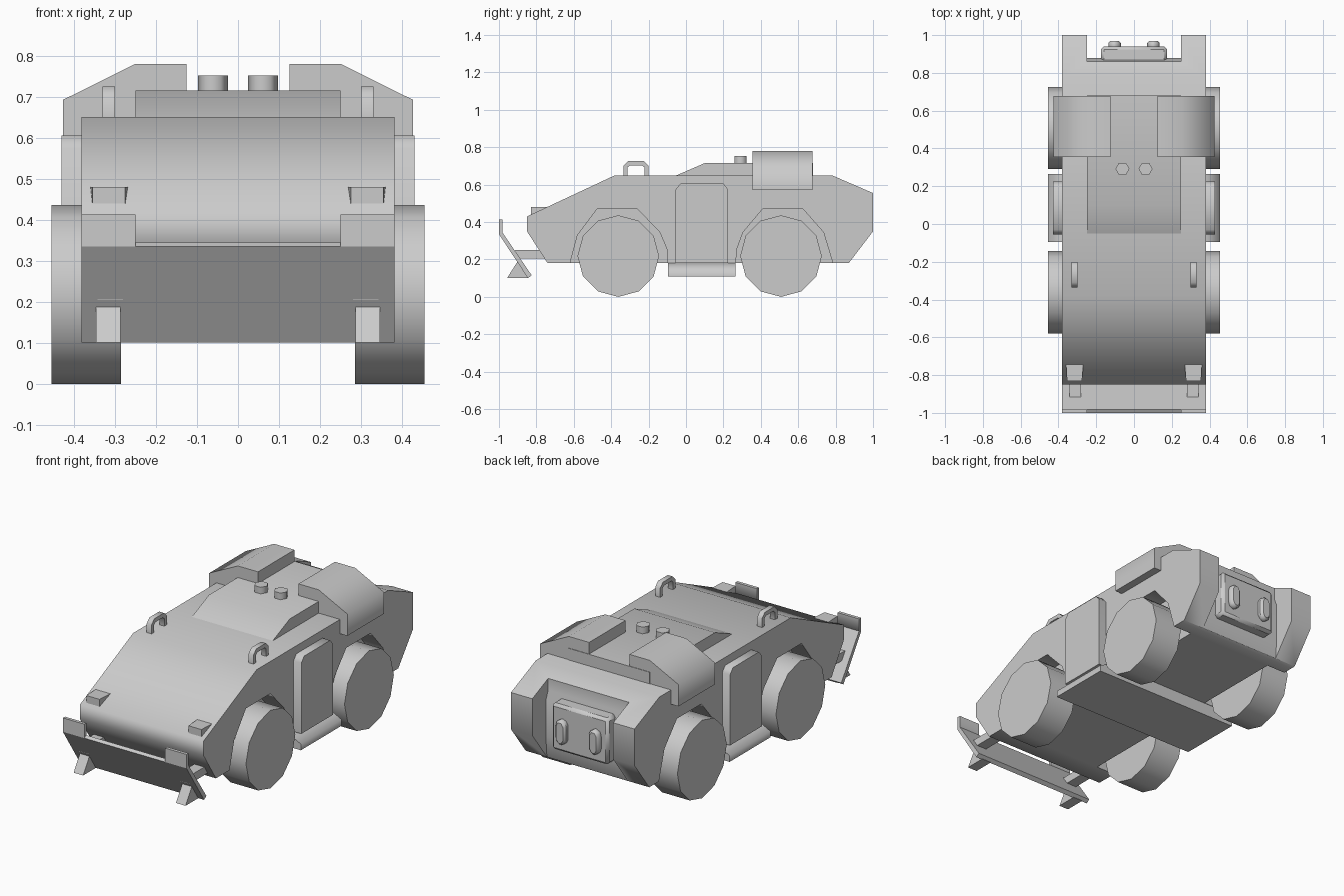
import bpy
import bmesh
import math
from mathutils import Vector

if "Cube" in bpy.data.objects:
    bpy.data.objects.remove(bpy.data.objects["Cube"], do_unlink=True)

grey = bpy.data.materials.new("plain grey")
grey.use_nodes = True
grey.diffuse_color = (0.6, 0.6, 0.6, 1)
grey.node_tree.nodes["Principled BSDF"].inputs["Base Color"].default_value = (0.6, 0.6, 0.6, 1)

SIDES = (("right", -1), ("left", 1))
parts = []


def finish(name, bm):
    bmesh.ops.recalc_face_normals(bm, faces=bm.faces)
    mesh = bpy.data.meshes.new(name)
    bm.to_mesh(mesh)
    bm.free()
    mesh.materials.append(grey)
    obj = bpy.data.objects.new(name, mesh)
    bpy.context.collection.objects.link(obj)
    parts.append(obj)
    return obj


def prism(name, points, axis, start, end):
    """Extrude a flat outline along x, y or z."""
    place = {"x": lambda p, d: (d, p[0], p[1]),
             "y": lambda p, d: (p[0], d, p[1]),
             "z": lambda p, d: (p[0], p[1], d)}[axis]
    bm = bmesh.new()
    face = bm.faces.new([bm.verts.new(place(p, start)) for p in points])
    new = bmesh.ops.extrude_face_region(bm, geom=[face])["geom"]
    move = Vector(place((0, 0), end - start))
    bmesh.ops.translate(bm, vec=move, verts=[v for v in new if isinstance(v, bmesh.types.BMVert)])
    return finish(name, bm)


def rect(a0, a1, b0, b1):
    return [(a0, b0), (a1, b0), (a1, b1), (a0, b1)]


def ring(ca, cb, radius, sides):
    return [(ca + radius * math.cos(math.tau * i / sides),
             cb + radius * math.sin(math.tau * i / sides)) for i in range(sides)]


def cut(target, cutter):
    mod = target.modifiers.new("cut", "BOOLEAN")
    mod.operation = "DIFFERENCE"
    mod.solver = "EXACT"
    mod.object = cutter
    bpy.context.view_layer.objects.active = target
    bpy.ops.object.modifier_apply(modifier=mod.name)
    parts.remove(cutter)
    bpy.data.objects.remove(cutter, do_unlink=True)


# Hull with wheel arches and a recessed rear
hull = prism("hull", [(-0.85, 0.43), (-0.38, 0.65), (0.78, 0.65), (1.0, 0.555), (1.0, 0.35),
                      (0.87, 0.18), (-0.74, 0.18), (-0.85, 0.35)], "x", -0.382, 0.382)
front_arch = [(-0.63, 0.1), (-0.62, 0.18), (-0.58, 0.33), (-0.475, 0.47), (-0.26, 0.47),
              (-0.14, 0.345), (-0.1, 0.25), (-0.095, 0.1)]
rear_arch = [(0.265, 0.1), (0.27, 0.25), (0.305, 0.345), (0.41, 0.47), (0.625, 0.47),
             (0.735, 0.345), (0.785, 0.18), (0.8, 0.1)]
for side, s in SIDES:
    for arch in (front_arch, rear_arch):
        cut(hull, prism("arch_cutter", arch, "x", s * 0.265, s * 0.5))
cut(hull, prism("rear_cutter", [(0.86, 0.8), (0.86, 0.55), (0.88, 0.5), (0.88, 0.3), (0.865, 0.1),
                                (1.1, 0.1), (1.1, 0.8)], "x", -0.25, 0.25))

# Raised roof hatch running back between the pods
prism("roof_hatch", [(-0.05, 0.64), (-0.05, 0.65), (0.1, 0.715), (0.68, 0.715), (0.68, 0.64)],
      "x", -0.25, 0.25)

# Step under the doors, full width
prism("step", [(-0.455, 0.11), (0.455, 0.11), (0.455, 0.145), (0.38, 0.182),
               (-0.38, 0.182), (-0.455, 0.145)], "y", -0.095, 0.265)

# Blade across the front
prism("front_blade", [(-1.0, 0.335), (-0.982, 0.345), (-0.825, 0.115), (-0.845, 0.1)],
      "x", -0.382, 0.382)

for side, s in SIDES:
    # Wheels
    for end, y in (("front", -0.362), ("rear", 0.508)):
        prism(f"{end}_{side}_wheel", ring(y, 0.218, 0.218, 12), "x", s * 0.285, s * 0.455)

    # Roof pods
    prism(f"{side}_pod", [(s * x, z) for x, z in ((0.125, 0.64), (0.125, 0.78), (0.25, 0.78),
                          (0.427, 0.692), (0.427, 0.57), (0.37, 0.57), (0.37, 0.64))],
          "y", 0.355, 0.677)

    # Doors with clipped top corners
    prism(f"{side}_door", [(-0.055, 0.18), (-0.055, 0.575), (-0.03, 0.605), (0.2, 0.605),
                           (0.225, 0.575), (0.225, 0.18)], "x", s * 0.37, s * 0.43)

    # Roof vents
    prism(f"{side}_vent", ring(s * 0.061, 0.292, 0.037, 6), "z", 0.7, 0.752)

    # Grab handles
    prism(f"{side}_handle", [(-0.335, 0.645), (-0.335, 0.7), (-0.31, 0.725), (-0.225, 0.725),
                             (-0.2, 0.7), (-0.2, 0.645), (-0.222, 0.645), (-0.222, 0.692),
                             (-0.235, 0.703), (-0.3, 0.703), (-0.313, 0.692), (-0.313, 0.645)],
          "x", s * 0.3, s * 0.33)

    # Headlights, a little wider at the back
    prism(f"{side}_headlight", [(s * 0.275, -0.83), (s * 0.355, -0.83),
                                (s * 0.36, -0.735), (s * 0.268, -0.735)], "z", 0.43, 0.48)

    # Upright blade ends, feet and arms
    prism(f"{side}_blade_end", [(-1.0, 0.335), (-1.0, 0.413), (-0.982, 0.413), (-0.982, 0.345)],
          "x", s * 0.25, s * 0.382)
    prism(f"{side}_blade_foot", [(-0.957, 0.1), (-0.9, 0.19), (-0.84, 0.1)],
          "x", s * 0.287, s * 0.346)
    prism(f"{side}_blade_arm", rect(-0.915, -0.74, 0.205, 0.25), "x", s * 0.28, s * 0.342)

    # Rounded rear lamps
    lamp = [(s * 0.103 + 0.033 * math.cos(a), 0.39 + h + 0.033 * math.sin(a))
            for h, first in ((0.04, 0), (-0.04, 3))
            for a in [math.pi * (first + i) / 3 for i in range(4)]]
    obj = prism(f"{side}_rear_lamp", lamp, "y", 0.92, 0.97)
    bevel = obj.modifiers.new("soft edge", "BEVEL")
    bevel.width = 0.012

# Rear equipment box in the recess
box = prism("rear_box", rect(-0.175, 0.175, 0.27, 0.53), "y", 0.85, 0.94)
bevel = box.modifiers.new("soft edge", "BEVEL")
bevel.width = 0.015

# Smooth the rounded shapes, keeping hard corners
bpy.ops.object.select_all(action="DESELECT")
for obj in parts:
    obj.select_set(True)
bpy.context.view_layer.objects.active = hull
bpy.ops.object.shade_smooth_by_angle(angle=math.radians(66))
